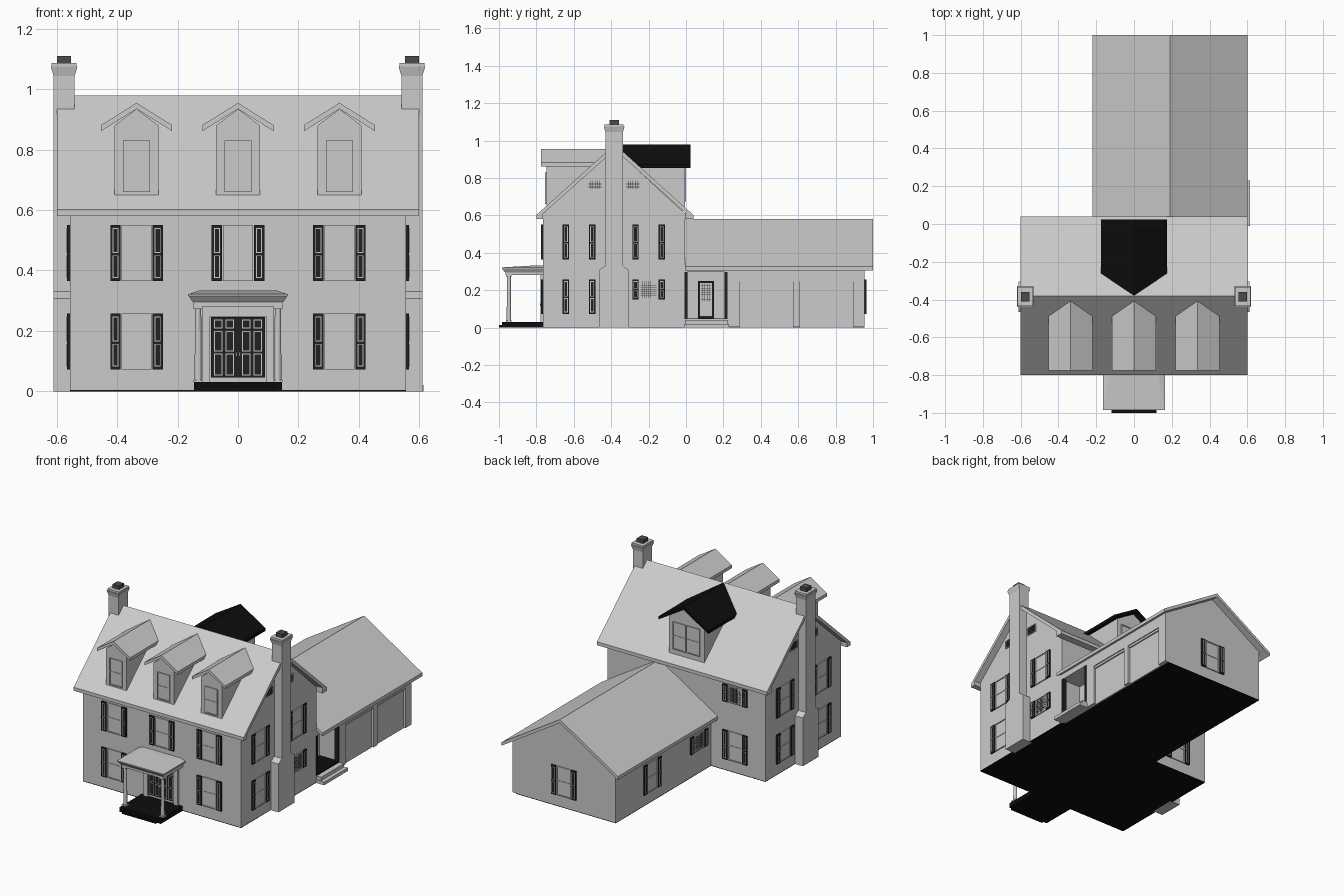
import bpy, bmesh, math
from mathutils import Matrix, Vector

if "Cube" in bpy.data.objects:
    bpy.data.objects.remove(bpy.data.objects["Cube"])

parts = {}
I = Matrix.Identity(4)


def material(name, v):
    m = bpy.data.materials.new(name)
    m.diffuse_color = (v, v, v, 1)
    m.use_nodes = True
    m.node_tree.nodes["Principled BSDF"].inputs["Base Color"].default_value = m.diffuse_color
    return m


BLACK, DARK = material("black", 0.004), material("dark_grey", 0.07)
SHUT = material("shutter_black", 0.015)


def part(name, mat=None):
    if name not in parts:
        parts[name] = (bmesh.new(), mat)
    return parts[name][0]


def frustum(bm, r0, z0, r1, z1, M=I):
    """Solid between rectangle r0 at z0 and r1 at z1 (x0, x1, y0, y1)."""
    a, b = [[bm.verts.new(M @ Vector((r[i], r[j], z))) for i, j in ((0, 2), (1, 2), (1, 3), (0, 3))]
            for r, z in ((r0, z0), (r1, z1))]
    bm.faces.new(a[::-1])
    bm.faces.new(b)
    for i in range(4):
        j = (i + 1) % 4
        bm.faces.new((a[i], a[j], b[j], b[i]))


def box(bm, x0, x1, y0, y1, z0, z1, M=I):
    frustum(bm, (x0, x1, y0, y1), z0, (x0, x1, y0, y1), z1, M)


def prism(bm, pts, axis, a, b):
    """Extrude a (y,z) profile along x, or an (x,z) profile along y."""
    mk = (lambda p, t: (t, p[0], p[1])) if axis == 'x' else (lambda p, t: (p[0], t, p[1]))
    lo, hi = [[bm.verts.new(mk(p, t)) for p in pts] for t in (a, b)]
    faces = [bm.faces.new(lo), bm.faces.new(hi)]
    n = len(pts)
    faces += [bm.faces.new((lo[i], lo[(i + 1) % n], hi[(i + 1) % n], hi[i])) for i in range(n)]
    bmesh.ops.recalc_face_normals(bm, faces=faces)


def gable(c, half, z0, ze, zr):
    return [(c - half, z0), (c + half, z0), (c + half, ze), (c, zr), (c - half, ze)]


def chevron(c, half, ze, zr, t):
    return [(c - half, ze), (c, zr), (c + half, ze), (c + half, ze - t), (c, zr - t), (c - half, ze - t)]


def ring(bm, x0, x1, z0, z1, w, y0, y1, M):
    box(bm, x0, x1, y0, y1, z0, z0 + w, M)
    box(bm, x0, x1, y0, y1, z1 - w, z1, M)
    box(bm, x0, x0 + w, y0, y1, z0 + w, z1 - w, M)
    box(bm, x1 - w, x1, y0, y1, z0 + w, z1 - w, M)


def on_wall(x, y, deg):
    """Local frame whose -y points out of the wall."""
    return Matrix.Translation((x, y, 0)) @ Matrix.Rotation(math.radians(deg), 4, 'Z')


def grid(bm, w, z0, z1, nx, nz, M, y=-0.005, t=0.0012):
    for i in range(1, nx):
        x = -w + 2 * w * i / nx
        box(bm, x - t, x + t, y, 0.002, z0, z1, M)
    for i in range(1, nz):
        z = z0 + (z1 - z0) * i / nz
        box(bm, -w, w, y, 0.002, z - t, z + t, M)


def window(M, z0, z1, w=0.05, shutters=True, fine=False):
    f = part("window_frames")
    ring(f, -w, w, z0, z1, 0.006, -0.007, 0.002, M)
    box(f, -w, w, -0.003, 0.002, z0, z1, M)
    if fine:
        grid(part("window_muntins", DARK), w - 0.008, z0 + 0.008, z1 - 0.008, 8, 8, M)
    else:
        zm = (z0 + z1) / 2
        box(f, -w, w, -0.006, 0.002, zm - 0.003, zm + 0.003, M)
    if shutters:
        for s in (-1, 1):
            S = M @ Matrix.Translation((s * 0.07, 0, 0))
            box(part("shutters", SHUT), -0.017, 0.017, -0.009, 0.002, z0, z1, S)
            zm = z0 + (z1 - z0) * 0.48
            for a, b in ((z0 + 0.01, zm - 0.004), (zm + 0.004, z1 - 0.01)):
                ring(part("shutter_trim"), -0.01, 0.01, a, b, 0.003, -0.011, -0.008, S)


LOW, HIGH = (0.072, 0.258), (0.365, 0.551)

# main house walls and roof with boxed eaves
prism(part("main_walls"), [(-0.765, 0.004), (-0.005, 0.004), (-0.005, 0.61), (-0.38, 0.955), (-0.765, 0.61)],
      'x', -0.557, 0.557)
prism(part("main_roof"), [(-0.8, 0.602), (-0.38, 0.98), (0.04, 0.602), (0.04, 0.58), (-0.005, 0.58),
                          (-0.005, 0.616), (-0.38, 0.952), (-0.765, 0.608), (-0.765, 0.58), (-0.8, 0.58)],
      'x', -0.6, 0.6)

# wing walls and roof
prism(part("wing_walls"), gable(0.192, 0.365, 0.004, 0.335, 0.56), 'y', -0.01, 0.955)
prism(part("wing_roof"), chevron(0.19, 0.41, 0.328, 0.582, 0.022), 'y', -0.006, 1.0)
floor = part("floor", BLACK)
box(floor, -0.557, 0.557, -0.765, -0.005, 0, 0.004)
box(floor, -0.173, 0.53, -0.005, 0.955, 0, 0.004)

# chimneys
for s in (-1, 1):
    M = Matrix.Translation((s * 0.576, -0.384, 0))
    c = part("chimneys")
    xa, xb = sorted((s * 0.541, s * 0.611))
    prism(c, [(-0.465, 0), (-0.305, 0), (-0.305, 0.308), (-0.337, 0.33), (-0.337, 1.05),
              (-0.43, 1.05), (-0.43, 0.33), (-0.465, 0.308)], 'x', xa, xb)
    frustum(c, (-0.035, 0.035, -0.047, 0.047), 1.045, (-0.044, 0.044, -0.055, 0.055), 1.075, M)
    box(c, -0.041, 0.041, -0.051, 0.051, 1.075, 1.087, M)
    box(part("chimney_pots", DARK), -0.023, 0.023, -0.025, 0.025, 1.085, 1.11, M)

# front dormers and rear dormer
for x in (-0.336, 0, 0.336):
    prism(part("front_dormer_walls"), gable(x, 0.073, 0.65, 0.88, 0.935), 'y', -0.747, -0.42)
    prism(part("front_dormer_roofs"), chevron(x, 0.117, 0.882, 0.955, 0.02), 'y', -0.775, -0.402)
    window(on_wall(x, -0.747, 0), 0.66, 0.83, 0.045, False)
prism(part("rear_dormer_walls"), gable(0, 0.125, 0.625, 0.88, 0.955), 'y', -0.36, -0.006)
prism(part("rear_dormer_roof", BLACK), chevron(0, 0.175, 0.873, 0.979, 0.02), 'y', -0.378, 0.025)
for x in (-0.05, 0.05):
    window(on_wall(x, -0.006, 180), 0.675, 0.85, 0.046, False)

# front and back windows
for x in (-0.336, 0, 0.336):
    window(on_wall(x, -0.765, 0), *HIGH)
    if x:
        window(on_wall(x, -0.765, 0), *LOW)
window(on_wall(-0.345, -0.005, 180), *LOW)
window(on_wall(-0.345, -0.005, 180), 0.44, 0.55, fine=True)

# gable windows and attic vents
for s in (-1, 1):
    for y in (-0.572, -0.2):
        M = on_wall(s * 0.557, y, s * 90)
        window(M, *HIGH)
        if s > 0 and y == -0.2:
            window(M, 0.15, 0.258, fine=True)
        else:
            window(M, *LOW)
    for y in (-0.487, -0.283):
        M = on_wall(s * 0.557, y, s * 90)
        ring(part("attic_vents"), -0.038, 0.038, 0.738, 0.79, 0.004, -0.006, 0.002, M)
        grid(part("vent_louvres", DARK), 0.034, 0.742, 0.786, 7, 6, M)

# wing windows
window(on_wall(0.192, 0.955, 180), *LOW)
window(on_wall(-0.173, 0.59, -90), *LOW)
window(on_wall(-0.173, 0.12, -90), 0.15, 0.258, fine=True)

# front portico
p = part("portico_base", BLACK)
box(p, -0.145, 0.145, -0.985, -0.764, 0, 0.03)
box(p, -0.12, 0.12, -1.0, -0.984, 0, 0.015)
r = part("portico_roof")
box(r, -0.148, 0.148, -0.965, -0.764, 0.28, 0.297)
frustum(r, (-0.15, 0.15, -0.968, -0.764), 0.296, (-0.163, 0.163, -0.984, -0.764), 0.315)
frustum(r, (-0.165, 0.165, -0.985, -0.764), 0.315, (-0.165, 0.165, -0.985, -0.764), 0.322)
frustum(r, (-0.163, 0.163, -0.983, -0.764), 0.322, (-0.13, 0.13, -0.8, -0.764), 0.333)
c = part("portico_columns")
for x in (-0.132, 0.132):
    bmesh.ops.create_cone(c, cap_ends=True, segments=12, radius1=0.012, radius2=0.01, depth=0.25,
                          matrix=Matrix.Translation((x, -0.947, 0.155)))
    for z0, z1 in ((0.03, 0.038), (0.272, 0.28)):
        box(c, x - 0.015, x + 0.015, -0.962, -0.932, z0, z1)

# panelled double front door
M = on_wall(0, -0.765, 0)
f = part("front_door_frame")
for s in (-1, 1):
    xa, xb = sorted((s * 0.092, s * 0.12))
    box(f, xa, xb, -0.014, 0.002, 0.03, 0.25, M)
box(f, -0.12, 0.12, -0.014, 0.002, 0.248, 0.285, M)
box(part("front_doors", SHUT), -0.09, 0.09, -0.008, 0.002, 0.045, 0.246, M)
for x in (-0.066, -0.027, 0.027, 0.066):
    for z0, z1 in ((0.052, 0.125), (0.132, 0.2), (0.208, 0.237)):
        ring(part("front_door_panels"), x - 0.014, x + 0.014, z0, z1, 0.003, -0.011, -0.007, M)
for x in (-0.006, 0.006):
    box(part("door_handles"), x - 0.003, x + 0.003, -0.016, -0.007, 0.115, 0.13, M)

# side porch: floor, posts, steps and door
box(part("porch_floor", BLACK), 0.42, 0.557, -0.004, 0.222, 0.04, 0.05)
for y in (0.0, 0.214):
    box(part("porch_posts", SHUT), 0.535, 0.56, y - 0.008, y + 0.008, 0.045, 0.297)
st = part("porch_steps")
box(st, 0.55, 0.615, -0.01, 0.23, 0, 0.02)
box(st, 0.55, 0.59, -0.005, 0.225, 0.02, 0.042)
M = on_wall(0.42, 0.107, 90)
ring(part("side_door_frame", SHUT), -0.044, 0.044, 0.05, 0.25, 0.012, -0.012, 0.002, M)
d = part("side_door")
box(d, -0.034, 0.034, -0.006, 0.002, 0.05, 0.24, M)
ring(d, -0.024, 0.024, 0.065, 0.13, 0.004, -0.009, -0.005, M)
grid(part("side_door_muntins", DARK), 0.026, 0.14, 0.235, 6, 8, M, -0.008)

# garage doors set back in the wing wall
for y in (0.29, 0.61):
    g = part("garage_doors")
    M = on_wall(0.537, y + 0.141, 90)
    box(g, -0.141, 0.141, -0.006, 0.002, 0, 0.246, M)
    box(g, -0.141, 0.141, -0.014, 0.002, 0.246, 0.26, M)

# recess cutters
cut = part("recess_cutter")
box(cut, 0.42, 0.7, -0.05, 0.222, 0.045, 0.297)
for y in (0.29, 0.61):
    box(cut, 0.537, 0.7, y, y + 0.282, -0.02, 0.26)

objs = {}
for name, (bm, mat) in parts.items():
    bmesh.ops.recalc_face_normals(bm, faces=bm.faces)
    me = bpy.data.meshes.new(name)
    bm.to_mesh(me)
    bm.free()
    if mat:
        me.materials.append(mat)
    objs[name] = bpy.data.objects.new(name, me)
    bpy.context.collection.objects.link(objs[name])

mod = objs["wing_walls"].modifiers.new("recesses", 'BOOLEAN')
mod.operation, mod.object, mod.solver = 'DIFFERENCE', objs["recess_cutter"], 'EXACT'
objs["recess_cutter"].hide_render = True
objs["recess_cutter"].display_type = 'WIRE'
